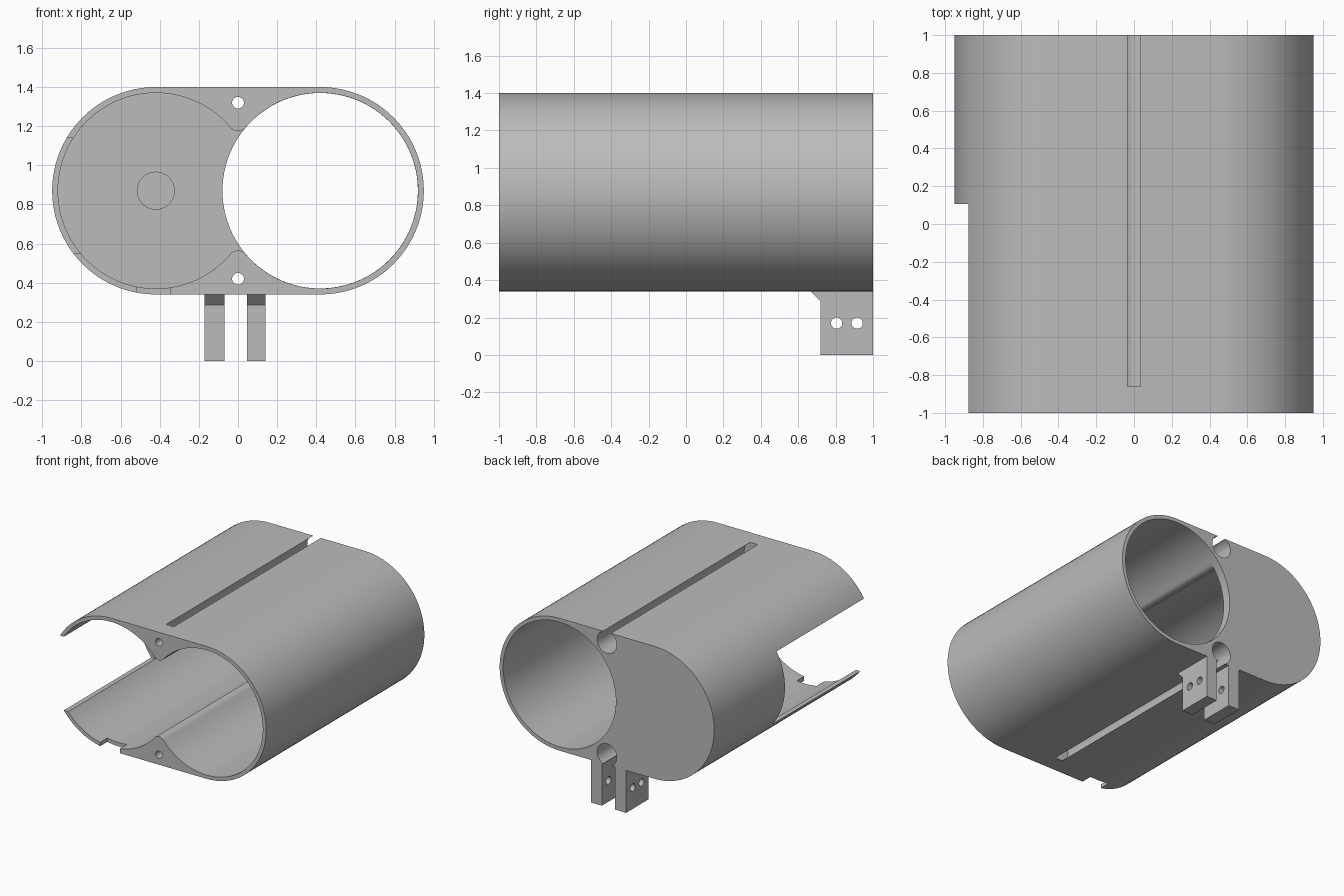
import bpy, bmesh
from math import sin, cos, pi, sqrt, atan2

cube = bpy.data.objects.get("Cube")
if cube:
    bpy.data.objects.remove(cube, do_unlink=True)

grey = bpy.data.materials.new("plain grey")
grey.use_nodes = True
grey.diffuse_color = (0.5, 0.5, 0.5, 1)
grey.node_tree.nodes["Principled BSDF"].inputs["Base Color"].default_value = (0.5, 0.5, 0.5, 1)

CX, CZ = 0.42, 0.87           # bore centre offset and height
OUTER, BORE, FILLET = 0.53, 0.5, 0.05
FLOOR = 0.93                  # inner face of the closed end


def arc(x, z, r, a, b, n):
    return [(x + r * cos(a + (b - a) * i / n), z + r * sin(a + (b - a) * i / n))
            for i in range(n + 1)]


def circle(x, z, r, n=32):
    return arc(x, z, r, 0, 2 * pi, n)[:-1]


def rect(x0, x1, z0, z1):
    return [(x0, z0), (x1, z0), (x1, z1), (x0, z1)]


def prism(name, profile, start, end, axis="y"):
    """Extrude an outline along y (outline in x, z) or along x (outline in y, z)."""
    place = (lambda p, t: (p[0], t, p[1])) if axis == "y" else (lambda p, t: (t, p[0], p[1]))
    bm = bmesh.new()
    face = bm.faces.new([bm.verts.new(place(p, start)) for p in profile])
    new = bmesh.ops.extrude_face_region(bm, geom=[face])["geom"]
    shift = (0, end - start, 0) if axis == "y" else (end - start, 0, 0)
    bmesh.ops.translate(bm, vec=shift, verts=[v for v in new if isinstance(v, bmesh.types.BMVert)])
    bmesh.ops.recalc_face_normals(bm, faces=bm.faces[:])
    mesh = bpy.data.meshes.new(name)
    bm.to_mesh(mesh)
    bm.free()
    mesh.materials.append(grey)
    obj = bpy.data.objects.new(name, mesh)
    bpy.context.collection.objects.link(obj)
    return obj


def activate(obj):
    bpy.ops.object.select_all(action="DESELECT")
    obj.select_set(True)
    bpy.context.view_layer.objects.active = obj


def cut(obj, profile, start, end, axis="y"):
    cutter = prism("cutter", profile, start, end, axis)
    cutter.hide_render = True
    mod = obj.modifiers.new("cut", "BOOLEAN")
    mod.operation, mod.solver, mod.object = "DIFFERENCE", "EXACT", cutter
    activate(obj)
    bpy.ops.object.modifier_apply(modifier=mod.name)
    bpy.data.objects.remove(cutter, do_unlink=True)


def smooth(obj):
    activate(obj)
    bpy.ops.object.shade_smooth_by_angle(angle=pi / 6)


# Rounded body
body = prism("twin_tube_body", arc(CX, CZ, OUTER, -pi / 2, pi / 2, 48)
             + arc(-CX, CZ, OUTER, pi / 2, 3 * pi / 2, 48), -1, 1)

# Joined bores with rounded necks where the circles meet
rise = sqrt((BORE + FILLET) ** 2 - CX ** 2)
t = atan2(rise, CX)
pocket = (arc(CX, CZ, BORE, t - pi, pi - t, 72)
          + arc(0, CZ + rise, FILLET, -t, t - pi, 12)[1:-1]
          + arc(-CX, CZ, BORE, t, 2 * pi - t, 72)
          + arc(0, CZ - rise, FILLET, pi - t, t, 12)[1:-1])
cut(body, pocket, -1.1, FLOOR)

# Open rear of one bore, shallow round recess in the floor of the other
cut(body, circle(CX, CZ, BORE - 0.0006, 96), 0.8, 1.1)
cut(body, circle(-CX, CZ, 0.095), 0.85, FLOOR + 0.03)

# Screw holes and the wide channels behind them that break the surface as slots
for z in (CZ - 0.45, CZ + 0.45):
    cut(body, circle(0, z, 0.03), -1.1, 0)
    cut(body, circle(0, z, 0.087, 40), -0.86, 1.1)

# Side window and small notch in the front lip
cut(body, rect(-1.2, -0.7, 0.55, 1.14), -1.1, 0.105)
cut(body, rect(-0.52, -0.345, 0.2, 0.45), -1.1, -0.91)
smooth(body)

# Mounting lugs under the rear end
lug_outline = [(0.72, 0), (1, 0), (1, 0.342), (0.665, 0.342), (0.72, 0.285)]
for name, x0, x1 in (("right_lug", -0.17, -0.07), ("left_lug", 0.045, 0.14)):
    lug = prism(name, lug_outline, x0, x1, "x")
    for y in (0.805, 0.915):
        cut(lug, circle(y, 0.17, 0.03), x0 - 0.1, x1 + 0.1, "x")
    smooth(lug)
